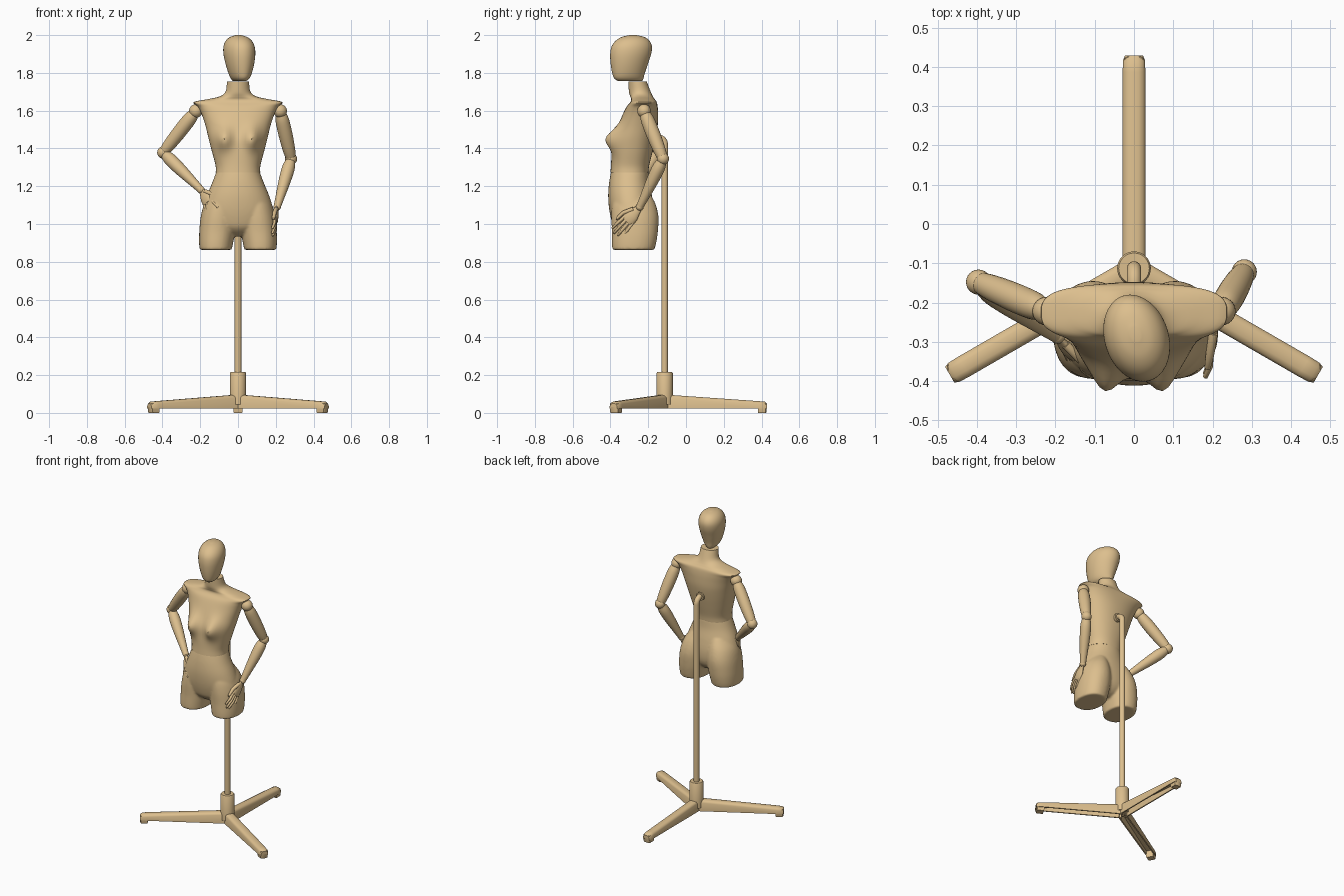
import bpy, bmesh, math
from mathutils import Vector, Matrix

if "Cube" in bpy.data.objects:
    bpy.data.objects.remove(bpy.data.objects["Cube"])

tan = bpy.data.materials.new("tan_shell")
tan.diffuse_color = (0.72, 0.52, 0.27, 1)
tan.use_nodes = True
tan.node_tree.nodes["Principled BSDF"].inputs["Base Color"].default_value = tan.diffuse_color


def skin(name, rings):
    """Bridge closed rings of points and cap both ends."""
    bm = bmesh.new()
    loops = [[bm.verts.new(p) for p in r] for r in rings]
    n = len(loops[0])
    for a, b in zip(loops, loops[1:]):
        for i in range(n):
            bm.faces.new((a[i], a[(i + 1) % n], b[(i + 1) % n], b[i]))
    bm.faces.new(loops[0])
    bm.faces.new(loops[-1])
    bmesh.ops.recalc_face_normals(bm, faces=bm.faces)
    me = bpy.data.meshes.new(name)
    bm.to_mesh(me)
    bm.free()
    me.materials.append(tan)
    ob = bpy.data.objects.new(name, me)
    bpy.context.collection.objects.link(ob)
    return ob


def spline(rows, k=5):
    """Smooth interpolation through the rows."""
    out = []
    for i in range(len(rows) - 1):
        p0, p1, p2, p3 = rows[max(i - 1, 0)], rows[i], rows[i + 1], rows[min(i + 2, len(rows) - 1)]
        for j in range(k):
            t = j / k
            out.append([b + 0.5 * t * (c - a + t * (2 * a - 5 * b + 4 * c - d + t * (3 * (b - c) + d - a)))
                        for a, b, c, d in zip(p0, p1, p2, p3)])
    return out + [list(rows[-1])]


def loft(name, rows, cx=0, bump=None, seg=56):
    """Rows: z, half width, front y, back y, roundness exponent, x offset."""
    rings = []
    for z, rx, f, b, n, dx in spline(rows):
        ring = []
        for i in range(seg):
            a = 2 * math.pi * i / seg
            c, s = math.cos(a), math.sin(a)
            x = cx + dx + rx * math.copysign(abs(c) ** (2 / n), c)
            y = (f + b) / 2 + (b - f) / 2 * math.copysign(abs(s) ** (2 / n), s)
            if bump:
                y += bump(x, z, s)
            ring.append((x, y, z))
        rings.append(ring)
    return skin(name, rings)


def tube(name, pts, radii, side=None, flat=1, seg=20):
    """Sweep a round or flattened section along points."""
    pts = [Vector(p) for p in pts]
    rings = []
    for i, p in enumerate(pts):
        t = (pts[min(i + 1, len(pts) - 1)] - pts[max(i - 1, 0)]).normalized()
        u = side or Vector((0, 0, 1)).rotation_difference(t) @ Vector((1, 0, 0))
        v = t.cross(u)
        rings.append([p + radii[i] * (u * math.cos(a) + v * flat * math.sin(a))
                      for a in (2 * math.pi * k / seg for k in range(seg))])
    return skin(name, rings)


def limb(name, p, q, rows):
    p, q = Vector(p), Vector(q)
    rows = spline(rows, 4)
    return tube(name, [p.lerp(q, r[0]) for r in rows], [r[1] for r in rows], seg=24)


def ball(name, p, r):
    bm = bmesh.new()
    bmesh.ops.create_uvsphere(bm, u_segments=24, v_segments=14, radius=r,
                              matrix=Matrix.Translation(p))
    me = bpy.data.meshes.new(name)
    bm.to_mesh(me)
    bm.free()
    me.materials.append(tan)
    bpy.context.collection.objects.link(bpy.data.objects.new(name, me))


# Upper torso with neck and bust
def bust(x, z, s):
    if s > 0:
        return 0
    g = math.exp(-((abs(x) - 0.075) / 0.042) ** 2 - ((z - 1.452) / 0.06) ** 2)
    return -0.052 * g * min(1, -s * 2)


loft("upper_torso", [
    (1.272, .118, -.400, -.200, 2.2, 0), (1.31, .119, -.397, -.195, 2.2, 0),
    (1.38, .137, -.393, -.178, 2.2, 0), (1.45, .155, -.384, -.162, 2.2, 0),
    (1.52, .172, -.360, -.150, 2.2, 0), (1.58, .192, -.335, -.148, 2.3, 0),
    (1.62, .212, -.315, -.150, 2.6, 0), (1.645, .236, -.295, -.155, 3, 0),
    (1.660, .165, -.290, -.165, 2.6, 0), (1.675, .098, -.295, -.175, 2.2, 0),
    (1.70, .066, -.302, -.187, 2, 0), (1.755, .058, -.305, -.208, 2, 0)], bump=bust)

# Head, turned slightly to one side
head = loft("head", [
    (1.757, .030, -.365, -.230, 2, 0), (1.772, .046, -.385, -.224, 2, 0),
    (1.80, .059, -.395, -.217, 2, 0), (1.85, .073, -.403, -.200, 2, 0),
    (1.90, .081, -.405, -.183, 2, 0), (1.94, .079, -.397, -.179, 2, 0),
    (1.97, .066, -.375, -.192, 2, 0), (1.99, .043, -.342, -.220, 2, 0),
    (2.0, .012, -.300, -.262, 2, 0)])
piv = Matrix.Translation((0, -.27, 0))
head.data.transform(piv @ Matrix.Rotation(math.radians(18), 4, 'Z') @ piv.inverted())

# Hips: pelvis and two thigh stumps fused into one smooth shell
hips = loft("hips", [
    (1.285, .112, -.395, -.200, 2.1, 0), (1.22, .136, -.407, -.195, 2.1, 0),
    (1.15, .165, -.412, -.180, 2.1, 0), (1.08, .186, -.407, -.170, 2.1, 0),
    (1.02, .190, -.395, -.172, 2, 0), (.98, .160, -.380, -.185, 2, 0),
    (.95, .085, -.350, -.210, 2, 0), (.935, .03, -.32, -.24, 2, 0)])
parts = [hips]
for s in (-1, 1):
    parts.append(loft("thigh", [
        (.863, .085, -.390, -.168, 2.2, s * .118), (.90, .090, -.392, -.158, 2.2, s * .116),
        (.96, .095, -.392, -.149, 2.2, s * .110), (1.04, .095, -.395, -.146, 2.1, s * .102),
        (1.11, .085, -.390, -.163, 2, s * .092), (1.17, .060, -.370, -.195, 2, s * .075)]))
with bpy.context.temp_override(active_object=hips, object=hips, selected_objects=parts,
                               selected_editable_objects=parts):
    bpy.ops.object.join()
bpy.context.view_layer.objects.active = hips
rm = hips.modifiers.new("fuse", 'REMESH')
rm.mode, rm.voxel_size = 'VOXEL', 0.007
sm = hips.modifiers.new("soften", 'SMOOTH')
sm.iterations, sm.factor = 6, 0.5
for m in ("fuse", "soften"):
    bpy.ops.object.modifier_apply(modifier=m)


# Jointed arms and hands
def hand(label, wrist, tip, out):
    w, t, n = Vector(wrist), Vector(tip), Vector(out).normalized()
    d = (t - w).normalized()
    length = (t - w).length
    s = n.cross(d).normalized()
    if s.dot(Vector((0, -1, 1))) < 0:
        s = -s
    n = (n - d * n.dot(d)).normalized()
    stations = (0, .12, .3, .45, .54)
    tube(label + "_palm", [w + d * length * k for k in stations],
         [.016, .022, .034, .037, .030], side=s, flat=.42)
    for i, k in enumerate((.95, 1.02, 1, .88)):
        o = (1.5 - i) * .018
        a = w + d * length * .47 + s * o
        m = w + d * length * (.47 + k * .27) + s * o * 1.2 + n * .006
        e = w + d * length * (k - .02) + s * o * 1.3
        tube(f"{label}_finger_{i + 1}", [a, m, e, e + d * .005], [.0095, .0085, .0065, .002], seg=12)
    a = w + d * length * .16 + s * .018
    b = w + d * length * .42 + s * .046
    c = w + d * length * .66 + s * .050
    tube(label + "_thumb", [a, b, c, c + d * .006], [.012, .011, .008, .002], seg=12)


arms = {
    "right": ((-.223, -.222, 1.598), (-.396, -.148, 1.378), (-.195, -.285, 1.18),
              (-.122, -.380, 1.055), (-.6, -.8, 0)),
    "left": ((.223, -.222, 1.598), (.281, -.122, 1.345), (.207, -.245, 1.09),
             (.183, -.372, .945), (1, -.1, 0)),
}
for side, (sh, el, wr, tip, out) in arms.items():
    ball(side + "_shoulder_joint", sh, .036)
    limb(side + "_upper_arm", sh, el, [(.06, .028), (.2, .036), (.5, .037), (.8, .033), (.95, .028)])
    ball(side + "_elbow_joint", el, .032)
    limb(side + "_forearm", el, wr, [(.06, .027), (.2, .034), (.45, .032), (.75, .025), (1, .019)])
    ball(side + "_wrist_joint", wr, .020)
    hand(side + "_hand", wr, tip, out)

# Support pole curving into the back, with mounting flange and collar
PY = -.113
bend = [(0, PY - .037 * (1 - math.cos(a)), 1.42 + .037 * math.sin(a))
        for a in (math.pi / 2 * k / 8 for k in range(9))]
path = [(0, PY, .1)] + bend + [(0, -.20, 1.457)]
tube("support_pole", path, [.018] * len(path), seg=24)
tube("pole_flange", [(0, -.148, 1.457), (0, -.175, 1.457)], [.027, .027], seg=24)
tube("pole_collar", [(0, PY, z) for z in (.045, .21, .216)], [.043, .043, .039], seg=32)

# Three hollow tapering base legs with foot blocks
for i, deg in enumerate((0, 120, 240)):
    place = Matrix.Translation((0, PY, 0)) @ Matrix.Rotation(math.radians(deg), 4, 'Z')
    rings = []
    for r, t, w in ((0, .098, .029), (.5, .063, .029), (.53, .060, .028), (.542, .050, .023)):
        b, h = .022, w - .008
        sec = [(-w, b), (-w, t - .016), (-w * .8, t - .006), (-w * .4, t - .001), (w * .4, t - .001),
               (w * .8, t - .006), (w, t - .016), (w, b), (h, b), (h, t - .02), (-h, t - .02), (-h, b)]
        rings.append([place @ Vector((x, r, z)) for x, z in sec])
    skin(f"base_leg_{i + 1}", rings)
    foot = [[place @ Vector((x * k, .515 + y * k, z)) for x, y in
             ((-.024, -.022), (.024, -.022), (.024, .02), (.016, .025), (-.016, .025), (-.024, .02))]
            for z, k in ((0, .9), (.006, 1), (.05, 1))]
    skin(f"base_foot_{i + 1}", foot)

# Smooth shading with crisp edges
for ob in bpy.context.scene.objects:
    ob.select_set(True)
bpy.context.view_layer.objects.active = hips
bpy.ops.object.shade_smooth_by_angle(angle=math.radians(40))
